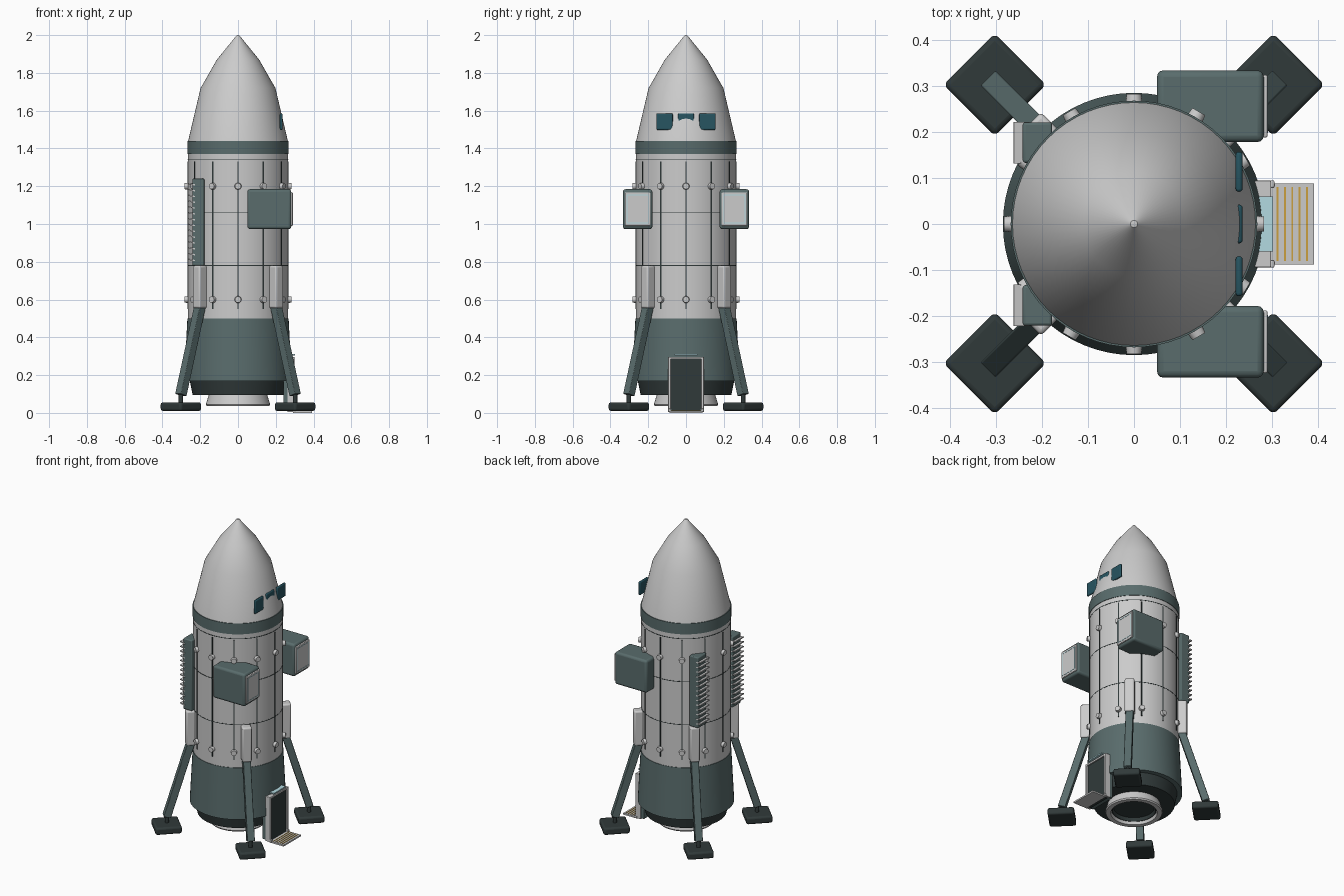
import bpy, bmesh
from math import sin, cos, pi, radians
from mathutils import Matrix, Vector

if "Cube" in bpy.data.objects:
    bpy.data.objects.remove(bpy.data.objects["Cube"])


def material(name, rgb):
    m = bpy.data.materials.new(name)
    m.diffuse_color = (*rgb, 1)
    m.use_nodes = True
    m.node_tree.nodes["Principled BSDF"].inputs["Base Color"].default_value = m.diffuse_color
    return m


GREEN = material("grey_green", (0.10, 0.15, 0.15))
DARK = material("charcoal", (0.03, 0.042, 0.042))
GLASS = material("glass", (0.02, 0.09, 0.12))
YELLOW = material("yellow", (0.6, 0.35, 0.05))
GLOW = material("pale_blue", (0.45, 0.7, 0.75))


def finish(name, bm, mat=None, bevel=0, smooth=True):
    bmesh.ops.recalc_face_normals(bm, faces=bm.faces)
    me = bpy.data.meshes.new(name)
    bm.to_mesh(me)
    bm.free()
    ob = bpy.data.objects.new(name, me)
    bpy.context.collection.objects.link(ob)
    if mat:
        me.materials.append(mat)
    if bevel:
        b = ob.modifiers.new("bevel", 'BEVEL')
        b.width, b.segments = bevel, 3
    if smooth:
        bpy.ops.object.select_all(action='DESELECT')
        ob.select_set(True)
        bpy.context.view_layer.objects.active = ob
        bpy.ops.object.shade_smooth_by_angle(angle=radians(30))
    return ob


def add_box(bm, size, matrix):
    bmesh.ops.create_cube(bm, size=1, matrix=matrix @ Matrix.Diagonal((*size, 1)))


def box(name, lo, hi, mat=None, bevel=0):
    lo, hi = Vector(lo), Vector(hi)
    bm = bmesh.new()
    add_box(bm, hi - lo, Matrix.Translation((lo + hi) / 2))
    return finish(name, bm, mat, bevel)


def lathe(name, profile, mat=None, seg=64):
    # profile of (radius, z) spun around the z axis
    bm = bmesh.new()
    vs = [bm.verts.new((r, 0, z)) for r, z in profile]
    es = [bm.edges.new(p) for p in zip(vs, vs[1:])]
    bmesh.ops.spin(bm, geom=vs + es, cent=(0, 0, 0), axis=(0, 0, 1), angle=2 * pi, steps=seg)
    bmesh.ops.remove_doubles(bm, verts=bm.verts, dist=1e-5)
    return finish(name, bm, mat)


def around(angle, r, z):
    # frame with local x pointing outward from the hull
    return Matrix.Rotation(angle, 4, 'Z') @ Matrix.Translation((r, 0, z))


# Hull, nose and engine
lathe("hull", [(0, .5), (.265, .5), (.265, 1.37), (0, 1.37)])
lathe("collar_band", [(.2, 1.37), (.268, 1.37), (.268, 1.44), (.2, 1.44)], GREEN)
lathe("nose_cone", [(0, 1.44), (.264, 1.44), (.198, 1.72), (.112, 1.87), (.008, 1.998), (0, 2.0)])
lathe("engine_skirt", [(0, .17), (.285, .17), (.268, .5), (0, .5)], GREEN)
lathe("base_ring", [(0, .095), (.24, .095), (.255, .17), (0, .17)], DARK)
lathe("engine_nozzle", [(.12, .095), (.155, .095), (.17, .045), (.165, .037), (.137, .037), (.12, .095)])
lathe("nozzle_throat", [(0, .085), (.135, .085), (.135, .055), (.128, .055), (.12, .075), (0, .075)], DARK)

# Panel seams on the hull
bm = bmesh.new()
for i in range(12):
    add_box(bm, (.008, .007, .78), around(i * pi / 6, .264, .94))
finish("vertical_seams", bm, DARK)
for z in (.78, 1.06, 1.34):
    lathe("ring_seam", [(.26, z - .002), (.2662, z - .002), (.2662, z + .002), (.26, z + .002)], DARK)

# Bolts in two rows
bm = bmesh.new()
for z in (.6, 1.2):
    for i in range(12):
        bmesh.ops.create_cone(bm, cap_ends=True, segments=16, radius1=.02, radius2=.016, depth=.03,
                              matrix=around(i * pi / 6, .267, z) @ Matrix.Rotation(pi / 2, 4, 'Y'))
finish("hull_bolts", bm)

# Cockpit windows
for name, y0, y1 in (("left_window", -.157, -.07), ("middle_window", -.042, .042), ("right_window", .07, .157)):
    box(name, (.221, y0, 1.498), (.236, y1, 1.586), GLASS, .007)

for s in (-1, 1):
    # Side pods with a framed panel
    def side_box(name, x, y, z, mat=None, bevel=0):
        ys = sorted((s * y[0], s * y[1]))
        return box(name, (x[0], ys[0], z[0]), (x[1], ys[1], z[1]), mat, bevel)

    side_box("side_pod", (.05, .282), (.178, .334), (.973, 1.184), GREEN, .014)
    side_box("pod_panel", (.278, .290), (.188, .324), (.99, 1.168), None, .004)
    for y in (.2, .312):
        side_box("pod_trim", (.288, .2915), (y - .002, y + .002), (1.005, 1.153), GLOW)
    for z in (1.005, 1.153):
        side_box("pod_trim", (.288, .2915), (.2, .312), (z - .002, z + .002), GLOW)

    # Rear radiators with slats
    side_box("radiator", (-.242, -.178), (.133, .221), (.78, 1.24), GREEN, .006)
    bm = bmesh.new()
    for i in range(14):
        add_box(bm, (.034, .09, .007), Matrix.Translation((-.245, s * .177, .81 + i * .0308))
                @ Matrix.Rotation(radians(12), 4, 'Y'))
    finish("radiator_slats", bm)

# Landing legs
for i in range(4):
    a = pi / 4 + i * pi / 2
    bm = bmesh.new()
    add_box(bm, (.06, .058, .225), around(a, .285, .667))
    finish("leg_housing", bm, None, .01)

    top, foot = Vector((.283, 0, .57)), Vector((.428, 0, .095))
    turn = (top - foot).to_track_quat('Z', 'Y').to_matrix().to_4x4()
    # keep the strut's cross-section square to the leg plane
    d = (top - foot).normalized()
    side = Vector((0, 1, 0))
    out = side.cross(d)
    turn = Matrix((out, side, d)).transposed().to_4x4()
    bm = bmesh.new()
    add_box(bm, (.045, .046, (top - foot).length),
            Matrix.Rotation(a, 4, 'Z') @ Matrix.Translation((top + foot) / 2) @ turn)
    finish("leg_strut", bm, GREEN, .004)

    bm = bmesh.new()
    bmesh.ops.create_cone(bm, cap_ends=True, segments=16, radius1=.012, radius2=.012, depth=.07,
                          matrix=around(a, .427, .08))
    finish("ankle", bm, DARK)

    bm = bmesh.new()
    add_box(bm, (.158, .158, .046), around(a, .428, .033))
    finish("foot_pad", bm, DARK, .012)

# Boarding door
box("door_backing", (.24, -.09, .012), (.284, .09, .296), GREEN)
box("door_panel", (.27, -.078, .005), (.290, .078, .284), DARK)
for y in (-.087, .087):
    box("door_post", (.262, y - .007, .005), (.298, y + .007, .296), None, .002)
    box("ramp_hinge", (.288, y - .008, .004), (.305, y + .008, .022), None, .003)
box("door_lintel", (.262, -.094, .284), (.298, .094, .297), None, .002)
box("door_light", (.27, -.06, .305), (.302, .06, .313), GLOW)

# Ramp with tread stripes
box("ramp", (.292, -.088, 0), (.391, .088, .010))
for i in range(5):
    x = .312 + i * .016
    box("ramp_tread", (x - .002, -.08, .008), (x + .002, .08, .013), YELLOW)
